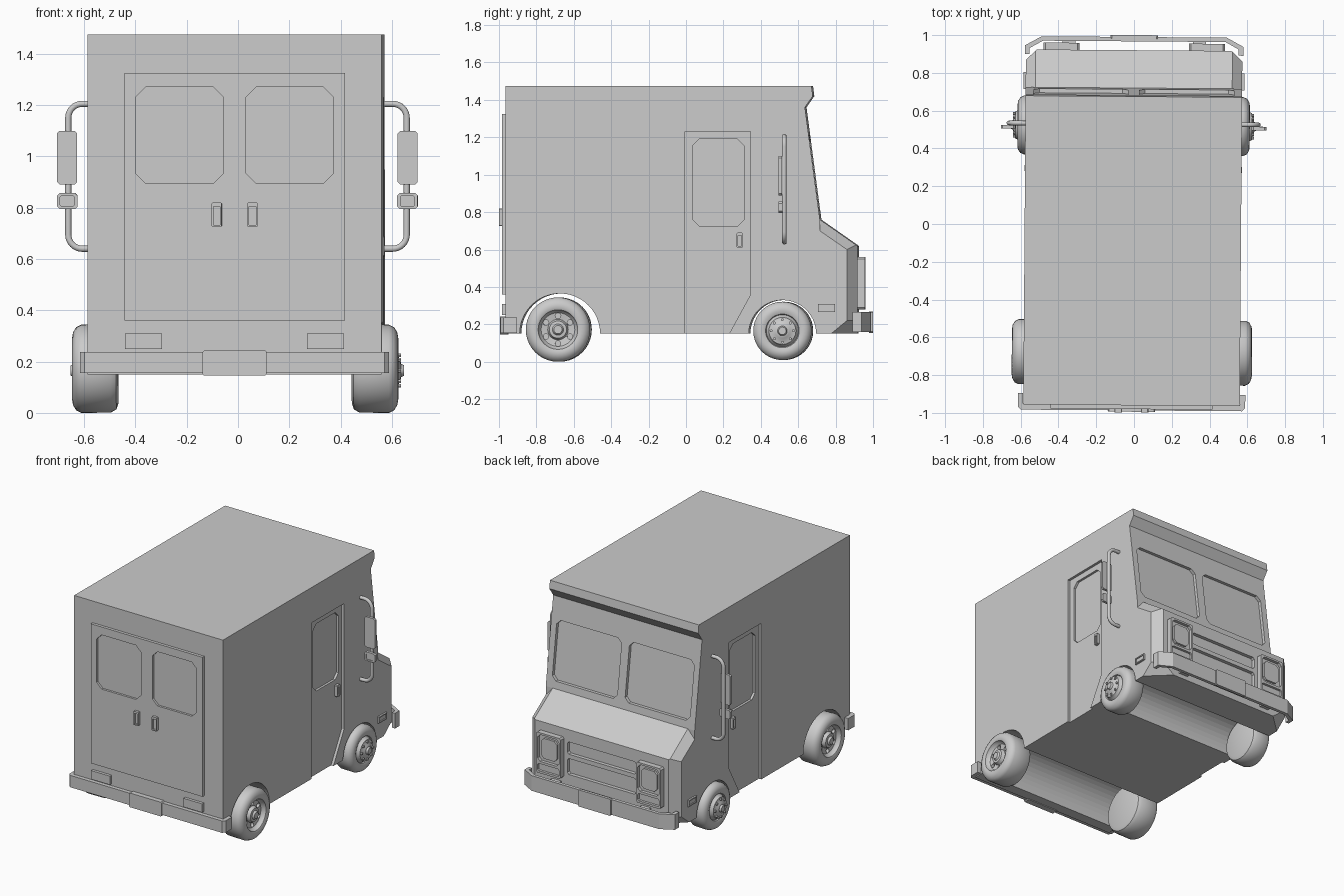
import bpy, bmesh
from math import sin, cos, pi
from mathutils import Matrix, Vector

if "Cube" in bpy.data.objects:
    bpy.data.objects.remove(bpy.data.objects["Cube"])

W = 0.573  # half width of the body


def finish(name, bm):
    bmesh.ops.recalc_face_normals(bm, faces=bm.faces)
    me = bpy.data.meshes.new(name)
    bm.to_mesh(me)
    bm.free()
    ob = bpy.data.objects.new(name, me)
    bpy.context.collection.objects.link(ob)
    return ob


def prism(name, pts, axis, a, b):
    """Extrude a 2D outline along an axis from a to b."""
    place = {'x': lambda u, v, t: (t, u, v), 'y': lambda u, v, t: (u, t, v), 'z': lambda u, v, t: (u, v, t)}[axis]
    bm = bmesh.new()
    lo = [bm.verts.new(place(u, v, a)) for u, v in pts]
    hi = [bm.verts.new(place(u, v, b)) for u, v in pts]
    bm.faces.new(lo)
    bm.faces.new(hi)
    n = len(pts)
    for i in range(n):
        bm.faces.new((lo[i], lo[(i + 1) % n], hi[(i + 1) % n], hi[i]))
    return finish(name, bm)


def rect(u0, u1, v0, v1, c=0.0):
    """Rectangle outline with optional clipped corners."""
    if c == 0:
        return [(u0, v0), (u1, v0), (u1, v1), (u0, v1)]
    return [(u0 + c, v0), (u1 - c, v0), (u1, v0 + c), (u1, v1 - c),
            (u1 - c, v1), (u0 + c, v1), (u0, v1 - c), (u0, v0 + c)]


def arc(cu, cv, r, a0, a1, n):
    return [(cu + r * cos(a0 + (a1 - a0) * i / n), cv + r * sin(a0 + (a1 - a0) * i / n)) for i in range(n + 1)]


def activate(ob):
    bpy.ops.object.select_all(action='DESELECT')
    ob.select_set(True)
    bpy.context.view_layer.objects.active = ob


def cut(ob, cutter):
    m = ob.modifiers.new('cut', 'BOOLEAN')
    m.operation, m.solver, m.object = 'DIFFERENCE', 'EXACT', cutter
    activate(ob)
    bpy.ops.object.modifier_apply(modifier=m.name)
    bpy.data.objects.remove(cutter)


def lathe(name, profile, s, cy, cz, n=40):
    """Revolve (x, radius) points about an x-axis line; first and last radius are 0."""
    bm = bmesh.new()
    vs = [bm.verts.new((s * x, cy, cz + r)) for x, r in profile]
    es = [bm.edges.new(p) for p in zip(vs, vs[1:])]
    bmesh.ops.spin(bm, geom=vs + es, cent=(0, cy, cz), axis=(1, 0, 0), angle=2 * pi, steps=n)
    bmesh.ops.remove_doubles(bm, verts=bm.verts, dist=1e-4)
    return finish(name, bm)


def smooth(ob):
    activate(ob)
    bpy.ops.object.shade_smooth_by_angle(angle=0.6)


# Body box with wheel tunnels and roof visor
body = prism('body', [(-0.96, 0.15), (-0.96, 1.475), (0.675, 1.475), (0.682, 1.42), (0.64, 1.36), (0.72, 0.76), (0.72, 0.15)]
             + arc(0.52, 0.15, 0.18, 0, pi, 20) + arc(-0.67, 0.15, 0.215, 0, pi, 24), 'x', -W, W)

# Hood with clipped corners
hood = prism('hood', [(0.72, 0.15), (0.92, 0.15), (0.92, 0.62), (0.72, 0.76)], 'x', -W, W)
bm = bmesh.new()
bm.from_mesh(hood.data)
planes = [((W, 0.865, 0.6), (W, 0.865, 0.2), (0.515, 0.92, 0.2)),
          ((W, 0.72, 0.70), (W, 0.865, 0.60), (0.52, 0.72, 0.76)),
          ((W, 0.865, 0.22), (W, 0.78, 0.15), (0.515, 0.92, 0.22))]
inside = Vector((0, 0.8, 0.4))
for pts in planes:
    for s in (-1, 1):
        p, q, r = [Vector((s * x, y, z)) for x, y, z in pts]
        no = (q - p).cross(r - p).normalized()
        if no.dot(inside - p) > 0:
            no = -no
        bmesh.ops.bisect_plane(bm, geom=bm.verts[:] + bm.edges[:] + bm.faces[:], plane_co=p, plane_no=no, clear_outer=True)
        bmesh.ops.holes_fill(bm, edges=[e for e in bm.edges if e.is_boundary])
bmesh.ops.recalc_face_normals(bm, faces=bm.faces)
bm.to_mesh(hood.data)
bm.free()

# Grille slots
for z0, z1 in ((0.45, 0.535), (0.31, 0.42)):
    cut(hood, prism('slot', rect(-0.265, 0.265, z0, z1, 0.012), 'y', 0.895, 1))

# Rear door panel
panel = prism('rear_doors', rect(-0.43, 0.43, 0.36, 1.325), 'y', -0.98, -0.95)

# Bumpers and plates
half = [(0.578, 0.895), (0.578, 0.942), (0.49, 0.99)]
inner = [(0.483, 0.967), (0.553, 0.928), (0.553, 0.895)]
right = half[::-1] + inner[::-1]
loop = [(-x, y) for x, y in half] + half[::-1] + inner[::-1] + [(-x, y) for x, y in inner]
prism('front_bumper', loop, 'z', 0.16, 0.265)
prism('front_plate', rect(-0.125, 0.125, 0.155, 0.27, 0.006), 'y', 0.98, 1.0)
half = [(0.602, -0.9), (0.602, -0.97), (0.585, -0.987)]
inner = [(0.575, -0.955), (0.575, -0.9)]
prism('rear_bumper', [(-x, y) for x, y in half] + half[::-1] + inner[::-1] + [(-x, y) for x, y in inner], 'z', 0.155, 0.237)
prism('rear_plate', rect(-0.125, 0.125, 0.145, 0.243, 0.006), 'y', -0.994, -0.95)

for s in (-1, 1):
    def mx(pts):
        return [(s * u, v) for u, v in pts]

    # Recessed side door and its window
    cut(body, prism('c', [(0, 0.1), (0, 1.23), (0.35, 1.23), (0.35, 0.36), (0.235, 0.15), (0.208, 0.1)],
                    'x', s * (W - 0.018), s * 0.8))
    cut(body, prism('c', rect(0.04, 0.315, 0.725, 1.19, 0.035), 'x', s * (W - 0.034), s * 0.8))
    handle = prism('side_door_handle', rect(0.275, 0.307, 0.61, 0.69, 0.004), 'x', s * (W - 0.03), s * (W + 0.002))
    cut(handle, prism('c', rect(0.282, 0.3, 0.618, 0.675), 'x', s * (W - 0.008), s * 0.8))

    # Windshield half, sheared to follow the sloping face
    glass = prism('c', mx(rect(0.03, 0.53, 0.81, 1.21, 0.03)), 'y', 0.698, 0.8)
    for v in glass.data.vertices:
        v.co.y += (0.76 - v.co.z) * 0.1333
    cut(body, glass)

    # Rear window, handle and tail lamp
    cut(panel, prism('c', mx(rect(0.045, 0.385, 0.895, 1.27, 0.038)), 'y', -1.1, -0.965))
    handle = prism('rear_door_handle', mx(rect(0.05, 0.09, 0.725, 0.82, 0.004)), 'y', -0.998, -0.97)
    cut(handle, prism('c', mx(rect(0.057, 0.083, 0.732, 0.805)), 'y', -1.1, -0.985))
    prism('tail_lamp', mx(rect(0.283, 0.427, 0.25, 0.31)), 'y', -0.98, -0.95)

    # Headlight housing with lamp and turn signal
    housing = prism('headlight_housing', mx(rect(0.29, 0.48, 0.28, 0.56, 0.01)), 'y', 0.91, 0.957)
    cut(housing, prism('c', mx(rect(0.303, 0.467, 0.362, 0.547, 0.02)), 'y', 0.935, 1.1))
    cut(housing, prism('c', mx(rect(0.303, 0.467, 0.295, 0.345, 0.008)), 'y', 0.94, 1.1))
    prism('headlight', mx(rect(0.325, 0.445, 0.385, 0.525, 0.02)), 'y', 0.93, 0.95)
    prism('bumper_bracket', mx(rect(0.31, 0.38, 0.18, 0.25)), 'y', 0.91, 0.97)

    # Side marker
    marker = prism('side_marker', rect(0.71, 0.80, 0.265, 0.31), 'x', s * (W - 0.02), s * (W + 0.012))
    cut(marker, prism('c', rect(0.718, 0.792, 0.273, 0.302), 'x', s * (W + 0.005), s * 0.8))

    # Mirror arm and mirrors
    path = [(0.56, 1.205)] + arc(0.605, 1.15, 0.055, pi / 2, 0, 8) + arc(0.605, 0.695, 0.055, 0, -pi / 2, 8) + [(0.56, 0.64)]
    cu = bpy.data.curves.new('mirror_arm', 'CURVE')
    cu.dimensions, cu.bevel_depth, cu.bevel_resolution, cu.use_fill_caps = '3D', 0.0125, 3, True
    sp = cu.splines.new('POLY')
    sp.points.add(len(path) - 1)
    for pt, (x, z) in zip(sp.points, path):
        pt.co = (s * x, 0.53, z, 1)
    sp.use_smooth = True
    bpy.context.collection.objects.link(bpy.data.objects.new('mirror_arm', cu))
    prism('mirror', mx(rect(0.625, 0.703, 0.89, 1.10, 0.01)), 'y', 0.5, 0.518)
    small = prism('small_mirror', mx(rect(0.623, 0.703, 0.795, 0.857, 0.01)), 'y', 0.5, 0.52)
    cut(small, prism('c', mx(rect(0.635, 0.691, 0.805, 0.847, 0.006)), 'y', 0.4, 0.506))

    # Rear wheel with hand holes round the rim
    cy, cz = -0.68, 0.172
    wheel = lathe('rear_wheel', [(0.455, 0), (0.455, 0.135), (0.463, 0.158), (0.485, 0.171), (0.6, 0.172), (0.62, 0.162),
                                 (0.632, 0.142), (0.636, 0.12), (0.63, 0.106), (0.612, 0.1), (0.602, 0.09), (0.596, 0.055),
                                 (0.618, 0.046), (0.62, 0.03), (0.632, 0.022), (0.632, 0)], s, cy, cz)
    for i in range(6):
        a = (i + 0.5) * pi / 3
        cut(wheel, prism('c', arc(cy + 0.074 * cos(a), cz + 0.074 * sin(a), 0.015, 0, 2 * pi * 11 / 12, 11),
                         'x', s * 0.575, s * 0.8))
    smooth(wheel)

    # Front wheel with raised hub and lug nuts
    cy, cz = 0.52, 0.165
    wheel = lathe('front_wheel', [(0.465, 0), (0.465, 0.12), (0.473, 0.142), (0.495, 0.155), (0.58, 0.156), (0.6, 0.147),
                                  (0.612, 0.128), (0.615, 0.108), (0.608, 0.09), (0.6, 0.086), (0.606, 0.08), (0.626, 0.072),
                                  (0.63, 0.045), (0.636, 0.038), (0.638, 0.026), (0.65, 0.02), (0.65, 0)], s, cy, cz)
    smooth(wheel)
    for i in range(8):
        a = i * pi / 4
        prism('lug_nut', arc(cy + 0.06 * cos(a), cz + 0.06 * sin(a), 0.008, 0, 2 * pi * 5 / 6, 5), 'x', s * 0.62, s * 0.638)

# The whole van sits very slightly turned
turn = Matrix.Translation((-0.006, 0, 0)) @ Matrix.Rotation(-0.0075, 4, 'Z')
for ob in bpy.context.collection.objects:
    ob.matrix_world = turn
